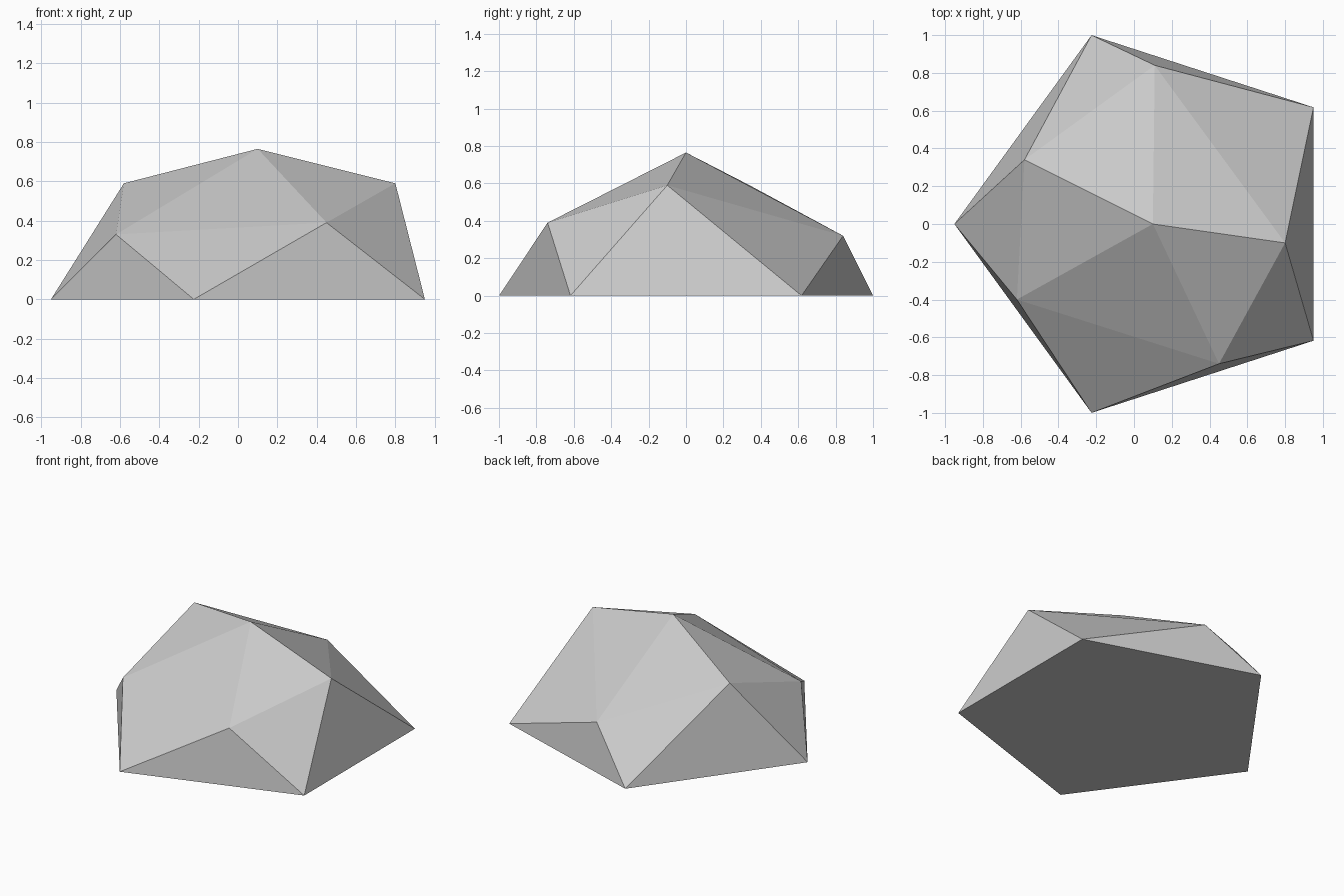
import bpy
import bmesh
from math import cos, sin, radians

cube = bpy.data.objects.get("Cube")
if cube:
    bpy.data.objects.remove(cube, do_unlink=True)

# Stone colour
stone = bpy.data.materials.new("light_grey_stone")
stone.use_nodes = True
colour = (0.6, 0.6, 0.6, 1)
stone.diffuse_color = colour
stone.node_tree.nodes["Principled BSDF"].inputs["Base Color"].default_value = colour

bm = bmesh.new()
CENTRE_X = 0.1
RADIUS = 1.051

# Flat five-sided foot of the rock
foot = []
for i in range(5):
    a = radians(36 + 72 * i)
    foot.append(bm.verts.new((CENTRE_X + RADIUS * cos(a), RADIUS * sin(a), 0)))

# Irregular shoulder corners, one above each foot edge, and the peak
shoulder = [bm.verts.new(p) for p in (
    (0.80, -0.10, 0.59),
    (0.11, 0.84, 0.32),
    (-0.58, 0.34, 0.59),
    (-0.62, -0.40, 0.33),
    (0.45, -0.74, 0.39),
)]
peak = bm.verts.new((CENTRE_X, 0, 0.765))

# Facets: foot edge to shoulder, shoulder edge to foot, shoulder edge to peak
for i in range(5):
    j = (i + 1) % 5
    bm.faces.new((foot[i - 1], foot[i], shoulder[i]))
    bm.faces.new((shoulder[i], foot[i], shoulder[j]))
    bm.faces.new((shoulder[i], shoulder[j], peak))
bm.faces.new(list(reversed(foot)))
bmesh.ops.recalc_face_normals(bm, faces=bm.faces)

mesh = bpy.data.meshes.new("rock")
bm.to_mesh(mesh)
bm.free()
mesh.materials.append(stone)
rock = bpy.data.objects.new("rock", mesh)
bpy.context.collection.objects.link(rock)
